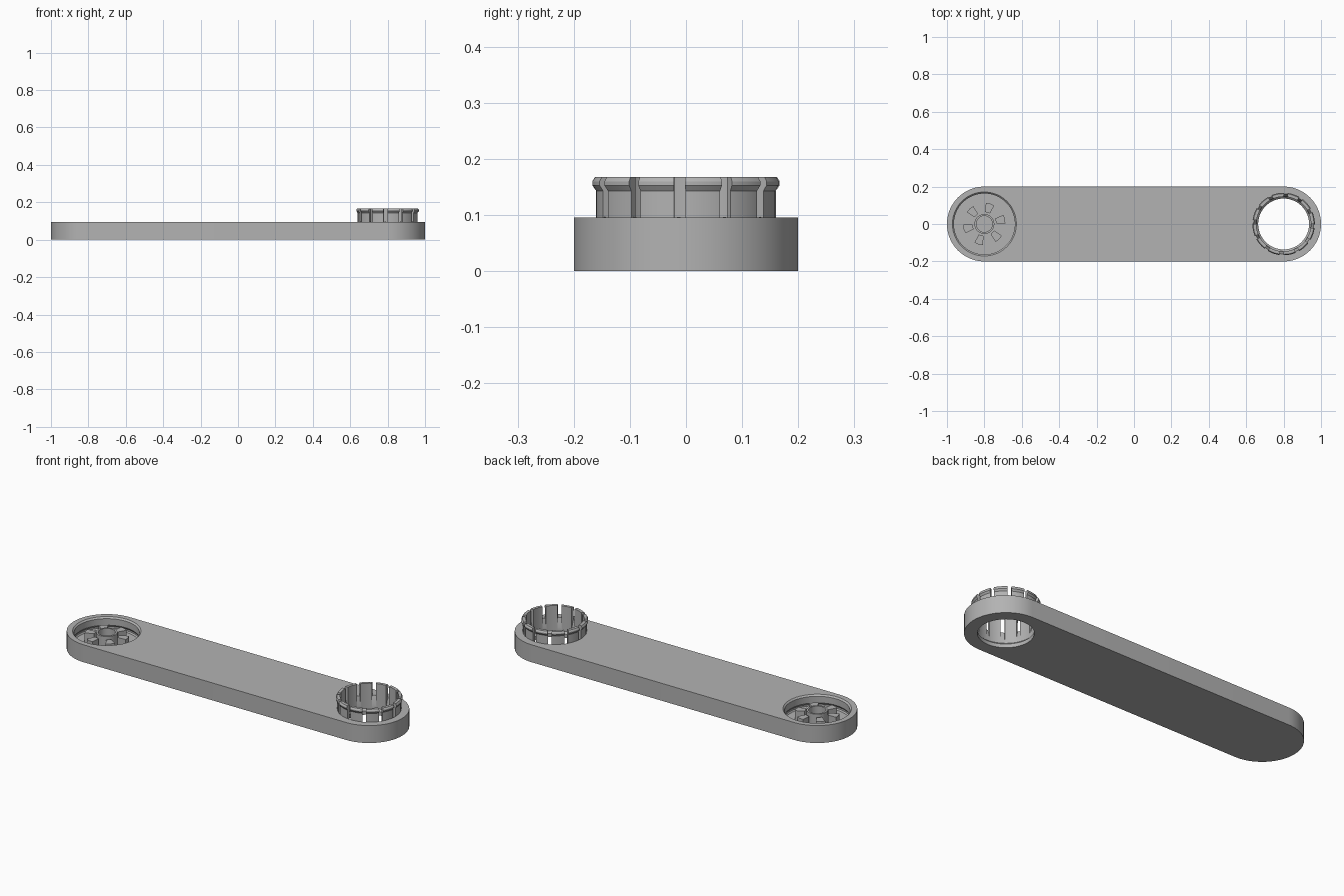
import bpy, bmesh, math
from mathutils import Matrix, Vector

cube = bpy.data.objects.get("Cube")
if cube:
    bpy.data.objects.remove(cube)

grey = bpy.data.materials.new("plain_grey")
grey.use_nodes = True
colour = (0.45, 0.45, 0.45, 1)
grey.diffuse_color = colour
grey.node_tree.nodes["Principled BSDF"].inputs["Base Color"].default_value = colour

END = 0.8        # distance of the end centres from the middle
TOP = 0.096      # bar thickness
SEG = 72


def finish(name, bm):
    bmesh.ops.recalc_face_normals(bm, faces=bm.faces)
    mesh = bpy.data.meshes.new(name)
    bm.to_mesh(mesh)
    bm.free()
    mesh.materials.append(grey)
    ob = bpy.data.objects.new(name, mesh)
    bpy.context.collection.objects.link(ob)
    return ob


def prism(bm, outline, offset):
    """Extrude a closed outline of points along an offset."""
    face = bm.faces.new([bm.verts.new(p) for p in outline])
    out = bmesh.ops.extrude_face_region(bm, geom=[face], use_keep_orig=True)
    moved = [v for v in out["geom"] if isinstance(v, bmesh.types.BMVert)]
    bmesh.ops.translate(bm, verts=moved, vec=offset)


def lathe(name, profile, x, hollow=False):
    """Revolve (radius, z) points; solid ends are capped, hollow ones close up."""
    bm = bmesh.new()
    rings = [[bm.verts.new((x + r * math.cos(math.tau * i / SEG),
                            r * math.sin(math.tau * i / SEG), z))
              for i in range(SEG)] for r, z in profile]
    pairs = list(zip(rings, rings[1:]))
    if hollow:
        pairs.append((rings[-1], rings[0]))
    else:
        bm.faces.new(rings[0])
        bm.faces.new(rings[-1])
    for a, b in pairs:
        for i in range(SEG):
            j = (i + 1) % SEG
            bm.faces.new((a[i], a[j], b[j], b[i]))
    return finish(name, bm)


def boolean(target, tool, operation):
    mod = target.modifiers.new(operation.lower(), "BOOLEAN")
    mod.operation = operation
    mod.solver = "EXACT"
    mod.object = tool
    bpy.context.view_layer.objects.active = target
    bpy.ops.object.modifier_apply(modifier=mod.name)
    bpy.data.objects.remove(tool)


def smooth(ob):
    bpy.ops.object.select_all(action="DESELECT")
    ob.select_set(True)
    bpy.context.view_layer.objects.active = ob
    bpy.ops.object.shade_smooth_by_angle(angle=math.radians(25))


# Bar with rounded ends
bm = bmesh.new()
outline = []
for side, start in ((1, -90), (-1, 90)):
    for i in range(37):
        a = math.radians(start + i * 5)
        outline.append((side * END + 0.2 * math.cos(a), 0.2 * math.sin(a), 0))
prism(bm, outline, (0, 0, TOP))
bar = finish("bar", bm)

# Snap collar with a bulging lip, fused to the bar
collar = lathe("collar", [(0.16, 0.05), (0.16, 0.143), (0.167, 0.153),
                          (0.167, 0.16), (0.162, 0.168)], END)
boolean(bar, collar, "UNION")

# Stepped through hole
hole = lathe("hole_cutter", [(0.136, -0.1), (0.136, 0.02),
                             (0.146, 0.03), (0.146, 0.3)], END)
boolean(bar, hole, "DIFFERENCE")

# Twelve slots between the collar fingers, with sloping floors
bm = bmesh.new()
half = 0.01
slot = [(0.11, 0.03), (0.14, 0.03), (0.16, 0.0965),
        (0.2, 0.0965), (0.2, 0.2), (0.11, 0.2)]
for k in range(12):
    turn = Matrix.Rotation(math.radians(30 * k - 4), 3, "Z")
    points = [turn @ Vector((r, -half, z)) + Vector((END, 0, 0)) for r, z in slot]
    prism(bm, points, turn @ Vector((0, 2 * half, 0)))
boolean(bar, finish("slot_cutter", bm), "DIFFERENCE")

# Round socket with an undercut rim
FLOOR = 0.026
socket = lathe("socket_cutter", [(0.165, FLOOR), (0.17, 0.033), (0.17, 0.042),
                                 (0.163, 0.052), (0.163, 0.088),
                                 (0.171, TOP), (0.171, 0.15)], -END)
boolean(bar, socket, "DIFFERENCE")
smooth(bar)

# Hub tube in the socket
hub = lathe("hub", [(0.053, FLOOR - 0.005), (0.053, 0.09),
                    (0.043, 0.09), (0.043, FLOOR - 0.005)], -END, hollow=True)
smooth(hub)

# Six wedge blocks around the hub
bm = bmesh.new()
for k in range(6):
    mid = 14 + 60 * k
    corners = [(0.064, -12), (0.112, -12), (0.114, 0), (0.112, 12), (0.064, 12)]
    prism(bm, [(r * math.cos(math.radians(mid + d)) - END,
                r * math.sin(math.radians(mid + d)), FLOOR - 0.005)
               for r, d in corners], (0, 0, 0.082 - FLOOR))
finish("socket_blocks", bm)
